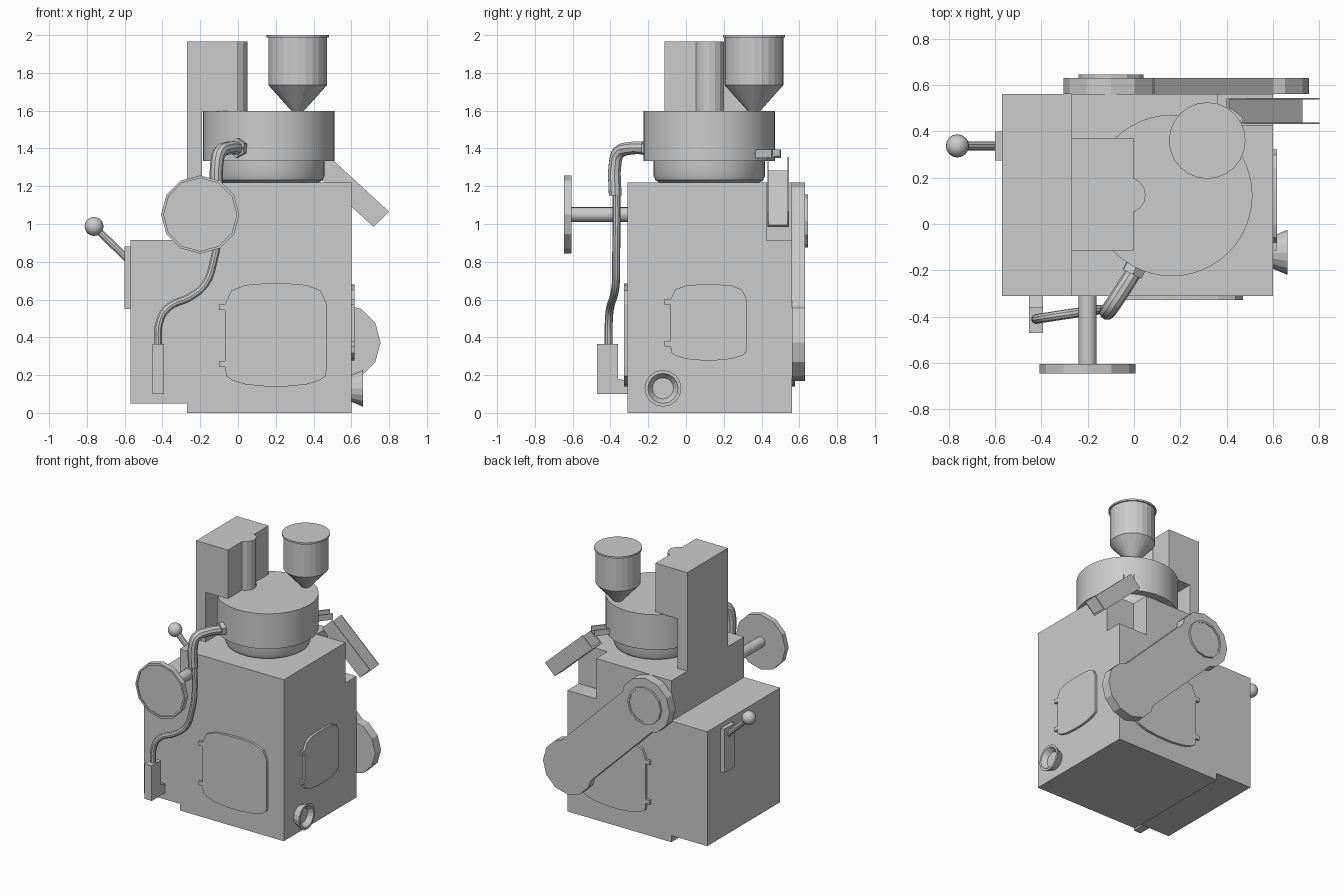
import bpy, bmesh, math
from mathutils import Vector

if "Cube" in bpy.data.objects:
    bpy.data.objects.remove(bpy.data.objects["Cube"])

def finish(name, bm, smooth=False):
    bmesh.ops.remove_doubles(bm, verts=bm.verts, dist=1e-5)
    bmesh.ops.recalc_face_normals(bm, faces=bm.faces)
    me = bpy.data.meshes.new(name)
    bm.to_mesh(me)
    bm.free()
    ob = bpy.data.objects.new(name, me)
    bpy.context.collection.objects.link(ob)
    if smooth:
        shade(ob)
    return ob

def select(ob):
    bpy.ops.object.select_all(action='DESELECT')
    ob.select_set(True)
    bpy.context.view_layer.objects.active = ob

def shade(ob):
    select(ob)
    bpy.ops.object.shade_smooth_by_angle(angle=math.radians(35))

def prism(name, pts, axis, a, b):
    """Extrude a 2D outline along axis; pts are the other two coordinates in xyz order."""
    bm = bmesh.new()
    i = 'xyz'.index(axis)
    def co(p, t):
        c = list(p)
        c.insert(i, t)
        return c
    lo = [bm.verts.new(co(p, a)) for p in pts]
    hi = [bm.verts.new(co(p, b)) for p in pts]
    bm.faces.new(lo)
    bm.faces.new(hi)
    n = len(pts)
    for k in range(n):
        bm.faces.new((lo[k], lo[(k + 1) % n], hi[(k + 1) % n], hi[k]))
    return finish(name, bm)

def box(name, x0, x1, y0, y1, z0, z1):
    return prism(name, [(x0, y0), (x1, y0), (x1, y1), (x0, y1)], 'z', z0, z1)

def lathe(name, profile, base, axis=(0, 0, 1), sides=12, smooth=False):
    """Revolve (radius, height) points about an axis that starts at base."""
    bm = bmesh.new()
    q = Vector((0, 0, 1)).rotation_difference(Vector(axis))
    base = Vector(base)
    rings = []
    for r, h in profile:
        ring = []
        for k in range(sides):
            t = 2 * math.pi * k / sides
            ring.append(bm.verts.new(base + q @ Vector((r * math.cos(t), r * math.sin(t), h))))
        rings.append(ring)
    for r0, r1 in zip(rings, rings[1:]):
        for k in range(sides):
            j = (k + 1) % sides
            bm.faces.new((r0[k], r0[j], r1[j], r1[k]))
    return finish(name, bm, smooth)

def tube(name, pts, radius, res=3):
    """Round tube through points with smooth bends."""
    cu = bpy.data.curves.new(name, 'CURVE')
    cu.dimensions = '3D'
    cu.bevel_depth = radius
    cu.bevel_resolution = res
    cu.resolution_u = 4
    cu.use_fill_caps = True
    sp = cu.splines.new('BEZIER')
    sp.bezier_points.add(len(pts) - 1)
    for bp, p in zip(sp.bezier_points, pts):
        bp.co = p
        bp.handle_left_type = bp.handle_right_type = 'AUTO'
    ob = bpy.data.objects.new(name, cu)
    bpy.context.collection.objects.link(ob)
    select(ob)
    bpy.ops.object.convert(target='MESH')
    shade(bpy.context.object)

# Main housing with the corner notch for the chute
body = box("main_housing", -.27, .6, -.31, .56, 0, 1.22)
cutter = box("notch_cutter", .36, .8, .425, .8, .915, 1.5)
cutter.hide_render = True
mod = body.modifiers.new("notch", 'BOOLEAN')
mod.operation = 'DIFFERENCE'
mod.object = cutter
mod.solver = 'EXACT'
select(body)
bpy.ops.object.modifier_apply(modifier="notch")
bpy.data.objects.remove(cutter)
box("side_housing", -.57, -.27, -.31, .56, .05, .915)

# Bowl drum and its rounded neck
C = (.163, .123)
lathe("drum_neck", [(0, 0), (.265, 0), (.285, .012), (.295, .035), (.295, .115), (0, .115)],
      (*C, 1.22), sides=48, smooth=True)
lathe("drum", [(0, 0), (.348, 0), (.348, .265), (0, .265)], (*C, 1.333), sides=48, smooth=True)

# Overhanging column with a rounded rib
prism("column", [(-.27, 1.22), (-.19, 1.22), (-.19, 1.595), (-.003, 1.595), (-.003, 1.965), (-.27, 1.965)],
      'y', -.115, .37)
lathe("column_rib", [(0, 0), (.077, 0), (.077, .37), (0, .37)], (-.027, .125, 1.595), sides=16)

# Feed hopper
lathe("hopper", [(0, 0), (.03, 0), (.155, .14), (.155, .392), (.165, .392), (.165, .405), (0, .405)],
      (.316, .36, 1.595), sides=24)

# Handwheel and shaft on the front
lathe("handwheel", [(0, 0), (.207, 0), (.207, .04), (.193, .04), (.193, .032), (0, .032)],
      (-.2, -.605, 1.05), (0, -1, 0))
lathe("handwheel_shaft", [(0, 0), (.039, 0), (.039, .32), (0, .32)],
      (-.2, -.3, 1.05), (0, -1, 0), 16, True)

# Bowl outlet flange, elbow pipe, hose and hose bracket
d = Vector((-.45, -.89, 0)).normalized()
lathe("pipe_flange", [(0, 0), (.05, 0), (.05, .045), (0, .045)],
      Vector((*C, 1.403)) + d * .335, d, 6)
tube("elbow_pipe", [(.01, -.19, 1.4), (-.06, -.3, 1.4), (-.098, -.357, 1.378),
                    (-.112, -.375, 1.32), (-.112, -.375, 1.15)], .035)
tube("hose", [(-.108, -.368, 1.18), (-.105, -.368, .95), (-.125, -.37, .82), (-.175, -.372, .68),
              (-.26, -.385, .61), (-.36, -.4, .565), (-.41, -.408, .5), (-.423, -.41, .34)], .021)
prism("hose_bracket", [(-.47, .1), (-.31, .1), (-.31, .17), (-.36, .18), (-.36, .365), (-.47, .365)],
      'x', -.453, -.393)

# Lever on the left side
box("lever_plate", -.6, -.57, .275, .4, .55, .88)
tube("lever_rod", [(-.585, .337, .815), (-.67, .337, .897), (-.76, .337, .985)], .02)
ball = [(.05 * math.sin(math.pi * k / 10), -.05 * math.cos(math.pi * k / 10)) for k in range(11)]
lathe("lever_knob", ball, (-.762, .337, .987), sides=16, smooth=True)

# Access panels with two hinges each
HALF = [(0, .2), (0, .8), (.06, .93), (.2, .985), (.38, 1)]
OUTLINE = HALF + [(1 - u, v) for u, v in reversed(HALF)]
OUTLINE += [(.99, .1), (.93, .06), (.8, .02), (.6, 0), (.4, 0), (.2, .02), (.07, .06), (.01, .1)]

def panel(name, axis, u0, u1, z0, z1, a, b):
    prism(name, [(u0 + u * (u1 - u0), z0 + v * (z1 - z0)) for u, v in OUTLINE], axis, a, b)
    for i, v in enumerate((.22, .77)):
        z = z0 + v * (z1 - z0)
        prism(f"{name}_hinge_{i + 1}", [(u0 - .033, z - .015), (u0 + .01, z - .015),
                                        (u0 + .01, z + .015), (u0 - .033, z + .015)], axis, a, b)

panel("front_panel", 'y', -.068, .47, .14, .685, -.328, -.305)
panel("back_panel", 'y', -.068, .47, .14, .685, .555, .578)
panel("side_panel", 'x', -.082, .322, .278, .68, .595, .617)

# Flared drain port
lathe("drain_port", [(0, 0), (.07, 0), (.097, .065), (.08, .065), (.056, .03), (0, .03)],
      (.597, -.122, .13), (1, 0, 0), 16)

# Belt guard on the back: two round ends joined by an arm
A, B = Vector((-.1, 1.015)), Vector((.55, .373))
for name, p in (("belt_guard_top", A), ("belt_guard_bottom", B)):
    lathe(name, [(0, 0), (.205, 0), (.205, .07), (0, .07)], (p.x, .56, p.y), (0, 1, 0))
n = Vector((A.y - B.y, B.x - A.x)).normalized() * .172
prism("belt_guard_arm", [A + n, B + n, B - n, A - n], 'y', .56, .63)
lathe("guard_cap", [(0, 0), (.14, 0), (.14, .017), (.125, .017), (.125, .012), (0, .012)],
      (A.x, .628, A.y), (0, 1, 0))

# Discharge chute: two thin walls and a floor
wall = [(.485, 1.355), (.8, 1.065), (.717, .985), (.4, 1.275)]
prism("chute_wall_front", wall, 'y', .432, .438)
prism("chute_wall_back", wall, 'y', .538, .544)
prism("chute_floor", [(.4, 1.275), (.717, .985), (.727, .994), (.41, 1.284)], 'y', .438, .538)

# Small spout from the drum to the chute
s = Vector((.62, .78))
t = Vector((-s.y, s.x))
def strip(name, w0, w1, z0, z1):
    c = Vector(C)
    prism(name, [c + s * r + t * w for r, w in ((.32, w0), (.455, w0), (.455, w1), (.32, w1))], 'z', z0, z1)
strip("spout_floor", -.04, .04, 1.35, 1.36)
for side, w in (("right", -.04), ("left", .03)):
    strip(f"spout_wall_{side}", w, w + .01, 1.36, 1.395)
